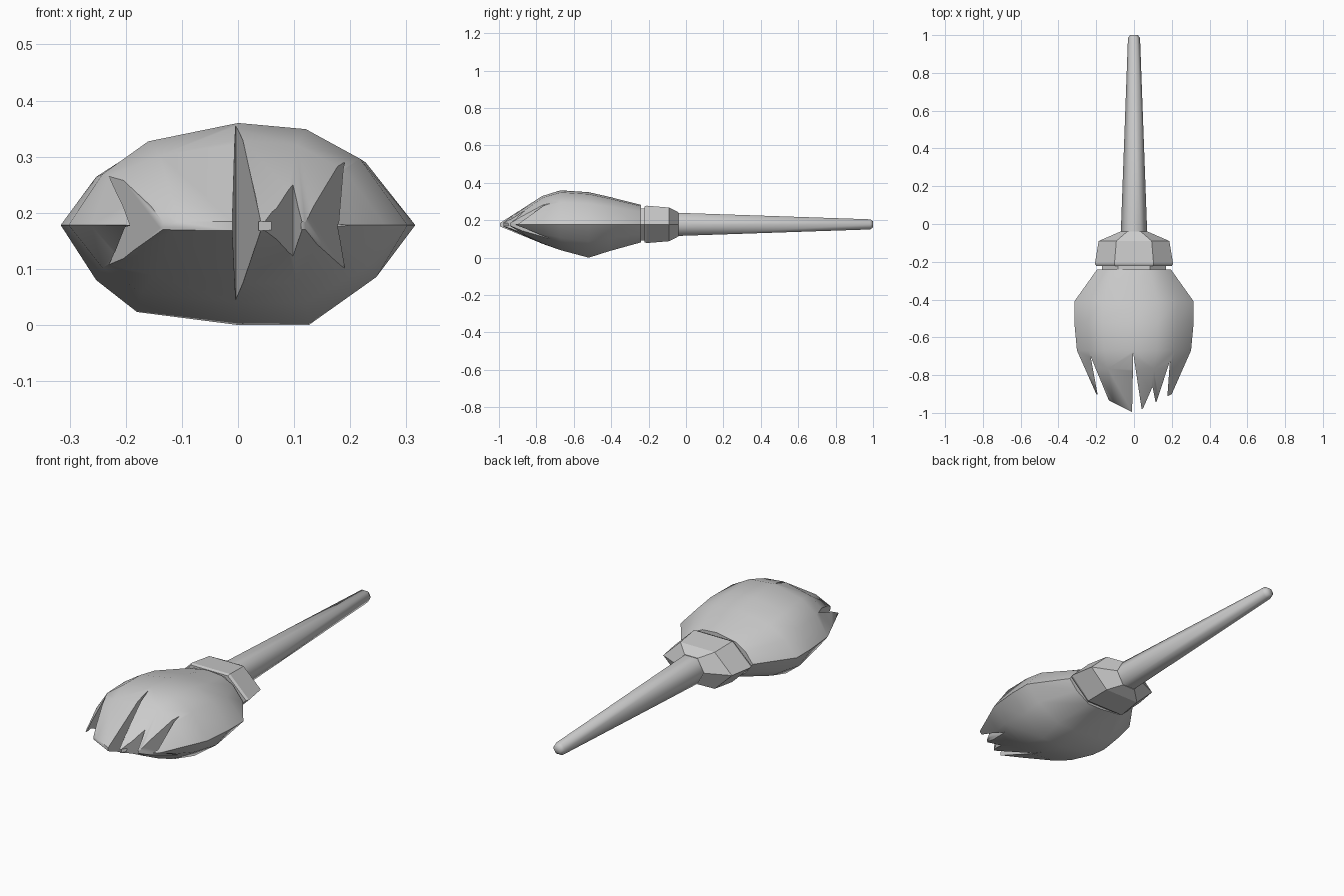
import bpy, bmesh, math

cube = bpy.data.objects.get("Cube")
if cube:
    bpy.data.objects.remove(cube, do_unlink=True)

grey = bpy.data.materials.new("plain grey")
grey.use_nodes = True
grey.diffuse_color = (0.6, 0.6, 0.6, 1)
grey.node_tree.nodes["Principled BSDF"].inputs["Base Color"].default_value = (0.6, 0.6, 0.6, 1)

AXIS_Z = 0.178


def loft(name, rings):
    """Closed solid through rings of points of equal length."""
    bm = bmesh.new()
    loops = [[bm.verts.new(p) for p in ring] for ring in rings]
    n = len(loops[0])
    for a, b in zip(loops, loops[1:]):
        for i in range(n):
            j = (i + 1) % n
            bm.faces.new((a[i], a[j], b[j], b[i]))
    bm.faces.new(loops[0])
    bm.faces.new(loops[-1])
    bmesh.ops.recalc_face_normals(bm, faces=bm.faces)
    mesh = bpy.data.meshes.new(name)
    bm.to_mesh(mesh)
    bm.free()
    mesh.materials.append(grey)
    obj = bpy.data.objects.new(name, mesh)
    bpy.context.collection.objects.link(obj)
    return obj


def activate(obj):
    bpy.ops.object.select_all(action='DESELECT')
    obj.select_set(True)
    bpy.context.view_layer.objects.active = obj


def smooth(obj, degrees):
    activate(obj)
    bpy.ops.object.shade_smooth_by_angle(angle=math.radians(degrees))


def hexagon(y, rx, rz):
    """Six-sided ring with corners at the sides; rz is the half height."""
    k = rz / math.sin(math.pi / 3)
    return [(rx * math.cos(i * math.pi / 3), y, AXIS_Z + k * math.sin(i * math.pi / 3))
            for i in range(6)]


# Tapered handle
handle = loft("handle", [hexagon(-0.05, 0.07, 0.062), hexagon(0.985, 0.032, 0.027),
                         hexagon(1.0, 0.02, 0.016)])
smooth(handle, 61)

# Collar that clamps the bristles
collar = loft("collar", [hexagon(-0.04, 0.072, 0.064), hexagon(-0.09, 0.187, 0.09),
                         hexagon(-0.21, 0.207, 0.1), hexagon(-0.223, 0.2, 0.095)])
neck = loft("neck", [hexagon(-0.215, 0.17, 0.085), hexagon(-0.25, 0.17, 0.085)])
smooth(collar, 20)

# Bristle head: one uneven section, scaled along the length
SECTION = [(1, 0), (0.72, 0.65), (0.4, 0.94), (0, 1), (-0.53, 0.82), (-0.8, 0.5),
           (-1, 0), (-0.8, -0.55), (-0.57, -0.87), (0, -1), (0.4, -1), (0.78, -0.52)]


def bristle_ring(y, rx, top, bottom, bow=0):
    return [(u * rx, y + bow * abs(u),
             AXIS_Z + v * ((top - AXIS_Z) if v > 0 else (AXIS_Z - bottom)))
            for u, v in SECTION]


bristles = loft("bristles", [
    bristle_ring(-0.24, 0.195, 0.282, 0.082),
    bristle_ring(-0.41, 0.316, 0.325, 0.035),
    bristle_ring(-0.52, 0.316, 0.35, 0.0),
    bristle_ring(-0.67, 0.302, 0.36, 0.04),
    bristle_ring(-0.77, 0.262, 0.33, 0.075, 0.01),
    bristle_ring(-1.0, 0.2, 0.185, 0.168, 0.1),
])

# Jagged gaps between tufts: apex, then left and right ends of the open side
GAPS = [((-0.23, -0.70), (-0.195, -0.89), (-0.143, -0.91)),
        ((-0.004, -0.685), (-0.01, -0.99), (0.042, -0.99)),
        ((0.098, -0.862), (0.042, -0.99), (0.116, -0.952)),
        ((0.19, -0.725), (0.116, -0.952), (0.175, -0.937))]


def extend(apex, end):
    k = (-1.03 - apex[1]) / (end[1] - apex[1])
    return apex[0] + (end[0] - apex[0]) * k, -1.03


for apex, left, right in GAPS:
    outline = [apex, extend(apex, left), extend(apex, right)]
    cutter = loft("gap_cutter", [[(x, y, z) for x, y in outline] for z in (-0.1, 0.5)])
    cutter.hide_render = True
    mod = bristles.modifiers.new("gap", 'BOOLEAN')
    mod.operation = 'DIFFERENCE'
    mod.solver = 'EXACT'
    mod.object = cutter
    activate(bristles)
    bpy.ops.object.modifier_apply(modifier=mod.name)
    bpy.data.objects.remove(cutter, do_unlink=True)
smooth(bristles, 50)
